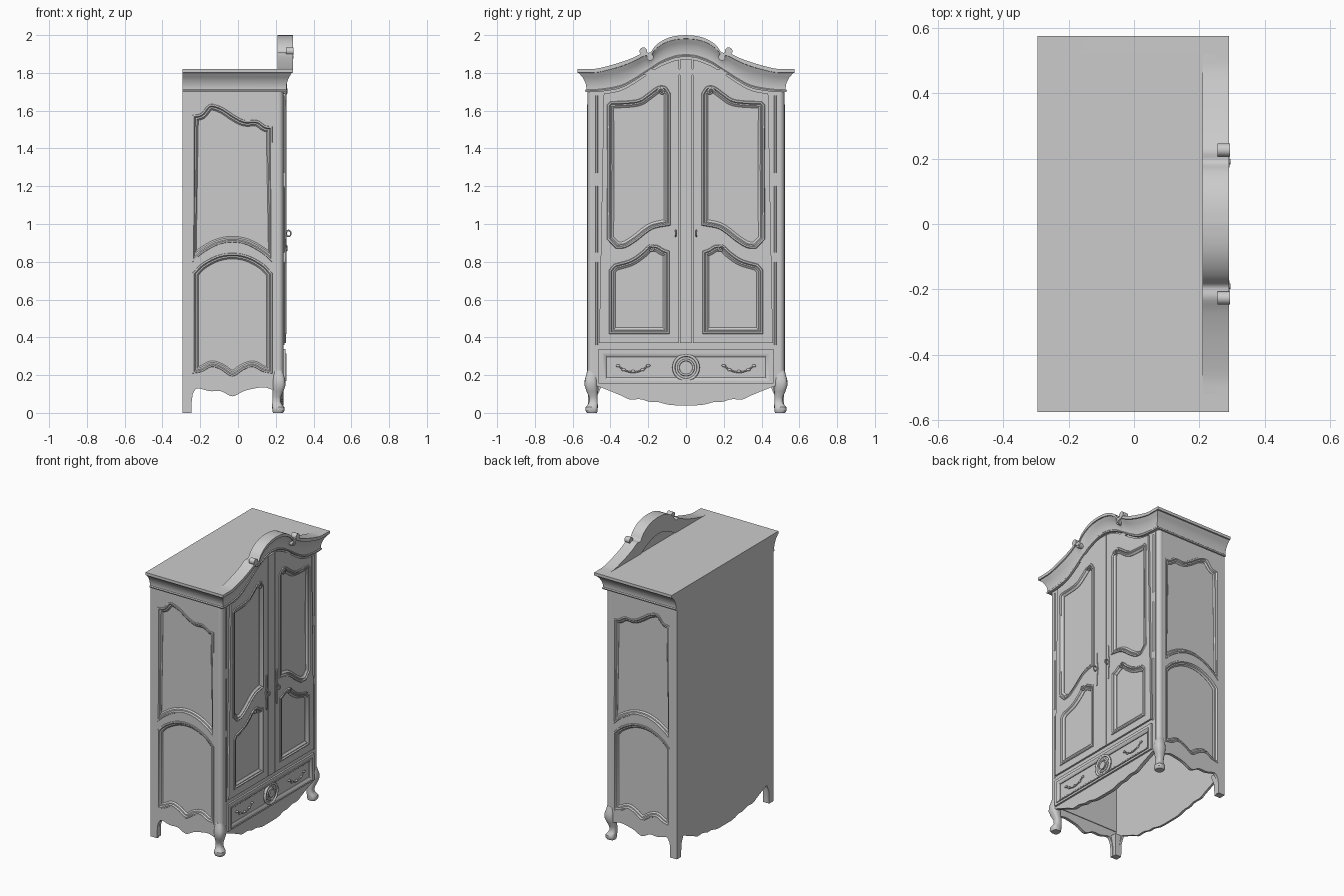
import bpy, bmesh
from math import sin, cos, pi
from mathutils import Vector, Matrix

if "Cube" in bpy.data.objects:
    bpy.data.objects.remove(bpy.data.objects["Cube"])


def finish(bm, name, angle=0.6):
    bmesh.ops.recalc_face_normals(bm, faces=bm.faces)
    me = bpy.data.meshes.new(name)
    bm.to_mesh(me)
    bm.free()
    ob = bpy.data.objects.new(name, me)
    bpy.context.collection.objects.link(ob)
    bpy.ops.object.select_all(action='DESELECT')
    ob.select_set(True)
    bpy.context.view_layer.objects.active = ob
    bpy.ops.object.shade_smooth_by_angle(angle=angle)
    return ob


# Placement: 2D (u, v) plus depth h -> world. The decorated face looks along +x.
def front(s=1):
    return lambda u, v, h: Vector((h, s * u, v))


def side(s):
    return lambda u, v, h: Vector((u, s * h, v))


def smooth(pts, n=5):
    p = [Vector(q) for q in pts]
    p = [2 * p[0] - p[1]] + p + [2 * p[-1] - p[-2]]
    out = []
    for a, b, c, d in zip(p, p[1:], p[2:], p[3:]):
        for i in range(n):
            t = i / n
            out.append(0.5 * (2 * b + (c - a) * t + (2 * a - 5 * b + 4 * c - d) * t * t
                              + (3 * b - a - 3 * c + d) * t ** 3))
    return [tuple(q) for q in out + [p[-2]]]


def sym(half):
    """Mirror a centre-to-edge list into an edge-to-edge list."""
    return [(-u, v) for u, v in half[::-1]] + half[1:]


def board(name, outline, place, h0, h1, holes=()):
    bm = bmesh.new()
    for loop in [outline, *holes]:
        vs = [bm.verts.new(place(u, v, h0)) for u, v in loop]
        for a, b in zip(vs, vs[1:] + vs[:1]):
            bm.edges.new((a, b))
    bmesh.ops.triangle_fill(bm, edges=bm.edges[:], use_beauty=True)
    ext = bmesh.ops.extrude_face_region(bm, geom=bm.faces[:], use_keep_orig=True)
    moved = [g for g in ext['geom'] if isinstance(g, bmesh.types.BMVert)]
    bmesh.ops.translate(bm, verts=moved, vec=place(0, 0, h1) - place(0, 0, h0))
    return finish(bm, name)


def loft(name, rows, closed_path=False):
    bm = bmesh.new()
    vs = [[bm.verts.new(p) for p in r] for r in rows]
    n = len(vs[0])
    for a, b in zip(vs, vs[1:] + (vs[:1] if closed_path else [])):
        for i in range(n):
            bm.faces.new((a[i], a[(i + 1) % n], b[(i + 1) % n], b[i]))
    if not closed_path:
        bm.faces.new(vs[0])
        bm.faces.new(vs[-1])
    return finish(bm, name)


def moulding(name, path, section, place):
    """Sweep a (inset, height) section round a counter-clockwise closed path."""
    p = [Vector(q) for q in path]
    rows = []
    for i, b in enumerate(p):
        d1 = (b - p[i - 1]).normalized()
        d2 = (p[(i + 1) % len(p)] - b).normalized()
        n1, n2 = Vector((-d1.y, d1.x)), Vector((-d2.y, d2.x))
        m = (n1 + n2) / max(0.5, 1 + n1.dot(n2))
        rows.append([place(*(b + m * o), h) for o, h in section])
    return loft(name, rows, True)


def box(name, x0, x1, y0, y1, z0, z1):
    board(name, [(y0, z0), (y1, z0), (y1, z1), (y0, z1)], front(), x0, x1)


def disc(name, y, z, r, x0, x1, seg=24):
    board(name, [(y + r * cos(2 * pi * i / seg), z + r * sin(2 * pi * i / seg))
                 for i in range(seg)], front(), x0, x1)


def tube(name, pts, r):
    cu = bpy.data.curves.new(name, 'CURVE')
    cu.dimensions, cu.bevel_depth, cu.bevel_resolution = '3D', r, 2
    sp = cu.splines.new('POLY')
    sp.points.add(len(pts) - 1)
    for q, p in zip(sp.points, pts):
        q.co = (*p, 1)
    tmp = bpy.data.objects.new(name + "_path", cu)
    me = bpy.data.meshes.new_from_object(tmp)
    bpy.data.objects.remove(tmp)
    bpy.context.collection.objects.link(bpy.data.objects.new(name, me))


# Shared curves of the crown (edge-to-edge) and aprons
top = sym(smooth([(0, 2.0), (.05, 1.996), (.095, 1.985), (.135, 1.965), (.165, 1.94), (.19, 1.908),
                  (.225, 1.908), (.27, 1.885), (.35, 1.855), (.46, 1.825), (.52, 1.82)], 4))
low = sym(smooth([(0, 1.885), (.05, 1.88), (.095, 1.865), (.135, 1.848), (.165, 1.83), (.19, 1.815),
                  (.225, 1.79), (.27, 1.76), (.35, 1.718), (.46, 1.70), (.52, 1.70)], 4))
apron = sym(smooth([(0, .04), (.085, .042), (.15, .058), (.19, .058), (.24, .072), (.3, .072),
                    (.34, .09), (.4, .115), (.45, .135)]))

# Front frame and back with scalloped aprons
board("front_frame", [(-.495, .15)] + apron + [(.495, .15), (.495, 1.70)]
      + [(u, v + .01) for u, v in low[::-1] if abs(u) < .49] + [(-.495, 1.70)], front(), .215, .24)
board("back_panel", [(-.52, 0), (-.475, 0), (-.47, .09)] + apron
      + [(.47, .09), (.475, 0), (.52, 0), (.52, 1.8), (-.52, 1.8)], front(), -.295, -.28)

# Crown: one moulding profile carried round the sides and over the arch
prof = [(0, 0), (0, .2), (.07, .25), (.11, .14), (.2, .14), (.35, .2), (.5, .33), (.65, .52),
        (.77, .76), (.83, .84), (.84, 1), (1, 1), (1, 0)]
stations = [(-.295, -.52, 0, -.055, 1.70, 1.82)]
for (y, zl), (_, zh) in zip(low, top):
    e = 0 if abs(y) < .519 else (1 if y > 0 else -1)
    stations.append((.25, y, .04, .055 * e, zl, zh))
stations.append((-.295, .52, 0, .055, 1.70, 1.82))
loft("cornice", [[(x + dx * o, y + dy * o, zl + (zh - zl) * t) for t, o in prof]
                 for x, y, dx, dy, zl, zh in stations])
board("crown_back", low + top[::-1], front(), .21, .25)
box("top_board", -.295, .25, -.52, .52, 1.79, 1.82)

# Panel outlines (counter-clockwise)
door_up = smooth([(.415, .92), (.413, 1.3), (.415, 1.63)], 1) + smooth(
    [(.40, 1.645), (.30, 1.65), (.245, 1.66), (.2, 1.69), (.15, 1.725), (.11, 1.725), (.085, 1.69)]) \
    + smooth([(.085, .995), (.165, .98), (.21, .955), (.26, .915), (.32, .878), (.37, .873)])
door_low = [(.09, .42), (.405, .42), (.405, .755)] + smooth(
    [(.38, .785), (.295, .81), (.235, .85), (.2, .882), (.155, .885), (.12, .865), (.09, .855)])
side_up = smooth([(-.24, .80), (-.19, .845), (-.11, .89), (-.03, .905), (.05, .89), (.13, .845),
                  (.18, .80)]) + smooth(
    [(.18, 1.515), (.145, 1.52), (.1, 1.548), (.035, 1.548), (-.02, 1.575), (-.085, 1.617),
     (-.15, 1.632), (-.195, 1.585), (-.24, 1.575)])
side_low = smooth([(-.24, .21), (-.19, .22), (-.14, .245), (-.09, .23), (-.03, .195), (.03, .23),
                   (.08, .245), (.13, .22), (.18, .21)]) + smooth(
    [(.18, .74), (.13, .79), (.05, .832), (-.03, .845), (-.11, .832), (-.19, .79), (-.24, .74)])
side_edge = [(-.295, 0), (-.245, 0), (-.245, .06)] + smooth(
    [(-.24, .1), (-.215, .13), (-.15, .115), (-.09, .115), (-.03, .088), (.03, .115), (.09, .13),
     (.14, .135), (.19, .12)]) + [(.215, .12), (.215, 1.8), (-.295, 1.8)]
door_sec = [(-.006, .248), (0, .257), (.008, .258), (.014, .251), (.02, .253), (.032, .243), (.032, .238), (-.006, .238)]
side_sec = [(-.004, .515), (0, .523), (.008, .524), (.014, .516), (.022, .515), (.03, .507), (.03, .5), (-.004, .5)]

post_seg = [(cos(2 * pi * i / 20), sin(2 * pi * i / 20)) for i in range(20)]
leg = [(0, 0, .027), (.012, .002, .032), (.03, .001, .032), (.045, -.005, .026), (.06, -.008, .022),
       (.085, -.007, .023), (.115, 0, .029), (.145, .005, .034), (.175, .005, .033), (.2, .002, .029),
       (.225, 0, .024)]

for s, tag in ((1, "right"), (-1, "left")):
    F, S = front(s), side(s)
    # Side walls with two shaped panels
    board("side_frame_" + tag, side_edge, S, .5, .52, [side_up, side_low])
    board("side_panel_" + tag, [(-.27, .18), (.2, .18), (.2, 1.68), (-.27, 1.68)], S, .495, .506)
    moulding("side_upper_moulding_" + tag, side_up, side_sec, S)
    moulding("side_lower_moulding_" + tag, side_low, side_sec, S)

    # Doors with arched tops and moulded panels
    arch = [(u, v - .012) for u, v in low[::-1] if .037 < u < .455]
    board("door_" + tag, [(.037, .37), (.46, .37)] + arch, F, .24, .252, [door_up, door_low])
    moulding("door_upper_moulding_" + tag, door_up[::1], [(-o, h) for o, h in door_sec]
             if sum(a[0] * b[1] - b[0] * a[1] for a, b in zip(door_up, door_up[1:] + door_up[:1])) < 0
             else door_sec, F)
    moulding("door_lower_moulding_" + tag, door_low, door_sec, F)

    # Carved curls on the panel peaks
    for n, (y, z) in enumerate([(.13, 1.70), (.185, .868)]):
        tube(f"panel_curl_{n}_{tag}", [(.256, s * (y + (.022 - .0016 * i) * cos(i * .6)),
             z + (.022 - .0016 * i) * sin(i * .6)) for i in range(12)], .005)

    # Lock plate, pull and corner post with bead strips
    board("lock_plate_" + tag, [(.055 + .009 * a * (1 + .4 * cos(6 * b)), .95 + .12 * b)
                                for a, b in post_seg], F, .25, .257)
    tube("door_pull_" + tag, [(.268 + .012 * a, s * .055, .95 + .016 * b)
                              for a, b in post_seg + post_seg[:1]], .004)
    loft("corner_post_" + tag, [[(.213 + .027 * a, s * (.494 + .027 * b), z) for a, b in post_seg]
                                for z in (.17, 1.72)])
    for n, (z0, z1) in enumerate([(.36, .8), (.85, 1.2), (1.27, 1.68)]):
        tube(f"post_bead_{n}_{tag}", [(.241, s * .472, z0), (.241, s * .472, z1)], .006)

    # Cabriole front leg and straight back leg
    loft("front_leg_" + tag, [[(.212 + d + r * (abs(a) ** .7) * (1 if a > 0 else -1),
                                s * (.498 + d + r * (abs(b) ** .7) * (1 if b > 0 else -1)), z)
                               for a, b in post_seg] for z, d, r in leg])
    loft("back_leg_" + tag, [[(-.294, s * .519, z), (-.294 + w, s * .519, z), (-.294 + w, s * (.519 - w), z),
                              (-.294, s * (.519 - w), z)] for z, w in ((0, .044), (.08, .046), (.14, .06))])

    # Crown scrolls
    disc("crown_scroll_" + tag, s * .226, 1.915, .02, .255, .293)
    disc("crown_curl_" + tag, s * .19, 1.883, .018, .255, .291)
    disc("crown_curl_eye_" + tag, s * .19, 1.883, .008, .28, .295, 12)

    # Drawer swag with leaves
    tube("drawer_swag_" + tag, [(.247, s * (.28 + .08 * t / 6), .215 + .035 * (t / 6) ** 2)
                                for t in range(-6, 7)], .004)
    for n, (y, z) in enumerate([(.20, .25), (.23, .228), (.28, .22), (.33, .228), (.36, .25)]):
        bm = bmesh.new()
        bmesh.ops.create_uvsphere(bm, u_segments=10, v_segments=6, radius=.012,
                                  matrix=Matrix.Translation((.246, s * y, z)) @ Matrix.Diagonal((.6, 1, .6, 1)))
        finish(bm, f"drawer_leaf_{n}_{tag}")

# Centre stile between the doors
box("centre_stile", .24, .254, -.033, .033, .37, 1.87)

# Drawer front, its frame and round medallion
drawer = [(-.44, .168), (.44, .168), (.44, .315), (-.44, .315)]
board("drawer_frame", [(-.463, .155), (.463, .155), (.463, .338), (-.463, .338)], front(), .24, .252, [drawer])
moulding("drawer_moulding", drawer, [(0, .24), (0, .258), (.008, .256), (.02, .245), (.02, .24)], front())
disc("medallion", 0, .24, .07, .24, .25, 40)
for n, r in enumerate((.065, .04)):
    tube(f"medallion_ring_{n}", [(.25, r * cos(i * pi / 20), .24 + r * sin(i * pi / 20)) for i in range(41)],
         .008 - .002 * n)
disc("medallion_boss", 0, .24, .026, .245, .257)
